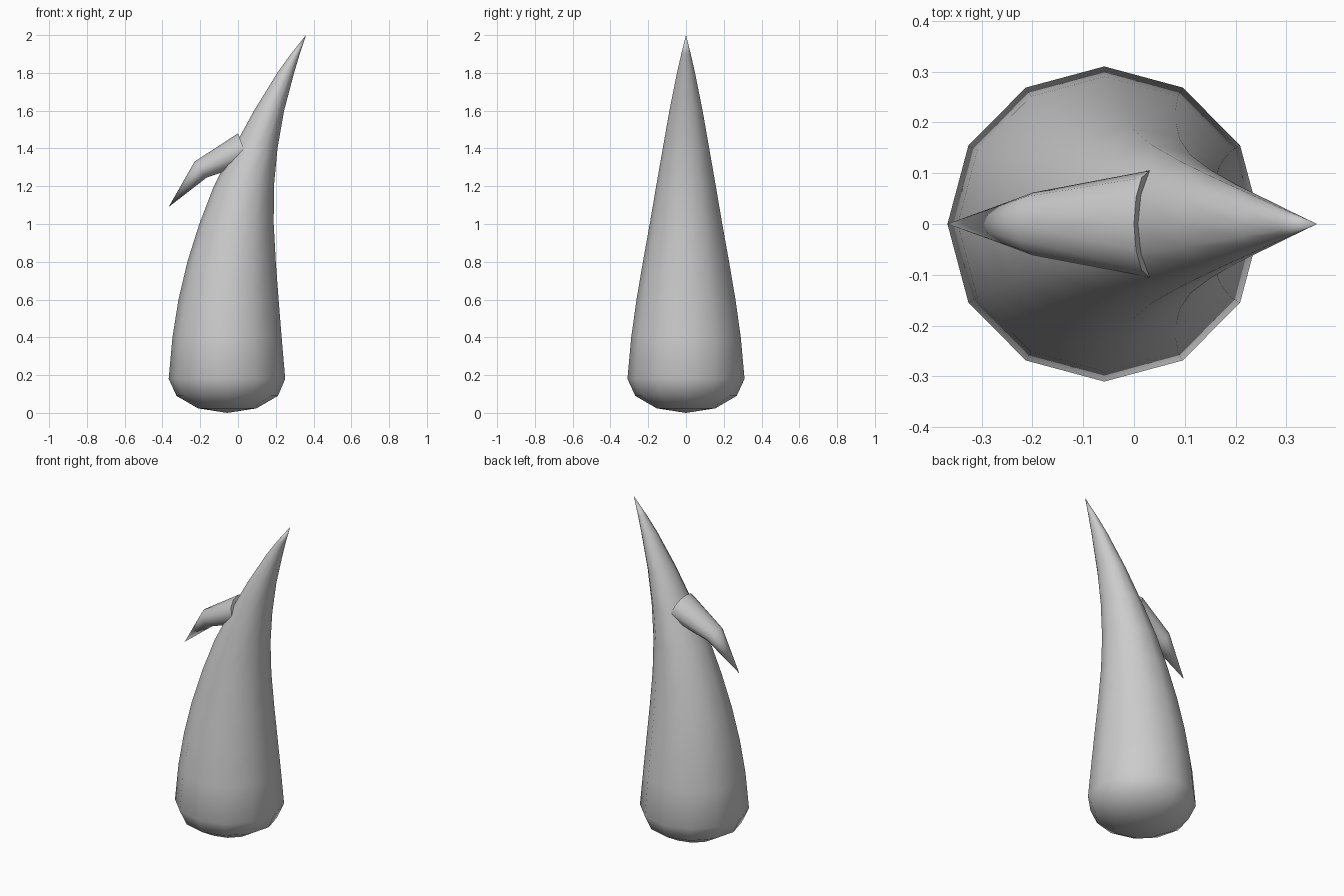
import bpy, bmesh, math
from mathutils import Vector

if "Cube" in bpy.data.objects:
    bpy.data.objects.remove(bpy.data.objects["Cube"])

SIDES = 12
grey = bpy.data.materials.new("warm_grey")
grey.diffuse_color = (0.6, 0.6, 0.6, 1)
grey.use_nodes = True
grey.node_tree.nodes["Principled BSDF"].inputs["Base Color"].default_value = grey.diffuse_color


def loft(name, start, rings, tip):
    """Skin rings (centre, u axis, v axis) between two end points."""
    bm = bmesh.new()
    loops = []
    for c, u, v in rings:
        loops.append([bm.verts.new(Vector(c)
                      + Vector(u) * math.cos(math.tau * i / SIDES)
                      + Vector(v) * math.sin(math.tau * i / SIDES))
                      for i in range(SIDES)])
    first, last = bm.verts.new(start), bm.verts.new(tip)
    for i in range(SIDES):
        j = (i + 1) % SIDES
        bm.faces.new((first, loops[0][j], loops[0][i]))
        for a, b in zip(loops, loops[1:]):
            bm.faces.new((a[i], a[j], b[j], b[i]))
        bm.faces.new((loops[-1][i], loops[-1][j], last))
    bmesh.ops.recalc_face_normals(bm, faces=bm.faces)
    for f in bm.faces:
        f.smooth = True
    mesh = bpy.data.meshes.new(name)
    bm.to_mesh(mesh)
    bm.free()
    mesh.materials.append(grey)
    obj = bpy.data.objects.new(name, mesh)
    bpy.context.collection.objects.link(obj)
    return obj


# Main horn: squashed rounded base, then a bent taper (z, left x, right x, half depth)
R, CX, RIM = 0.31, -0.057, 0.18
horn = []
for deg in (60, 30):
    a = math.radians(deg)
    r = R * math.cos(a)
    horn.append(((CX, 0, RIM * (1 - math.sin(a))), (r, 0, 0), (0, r, 0)))
profile = [
    (0.18, -0.367, 0.250, 0.310), (0.40, -0.347, 0.231, 0.290),
    (0.60, -0.315, 0.215, 0.262), (0.80, -0.268, 0.200, 0.228),
    (1.00, -0.205, 0.189, 0.192), (1.20, -0.128, 0.190, 0.158),
    (1.40, -0.025, 0.209, 0.123), (1.60, 0.085, 0.244, 0.088),
    (1.80, 0.208, 0.297, 0.048), (1.90, 0.280, 0.327, 0.025),
]
for z, left, right, depth in profile:
    horn.append((((left + right) / 2, 0, z), ((right - left) / 2, 0, 0), (0, depth, 0)))
loft("main_horn", (CX, 0, 0), horn, (0.36, 0, 2.0))

# Side thorn: sunk into the horn, kinked downwards to a point
thorn = [
    ((0.03, 0, 1.40), (-0.03, 0, 0.08), (0, 0.105, 0)),
    ((-0.198, 0, 1.288), (-0.032, 0, 0.042), (0, 0.062, 0)),
]
thorn_obj = loft("side_thorn", (0.03, 0, 1.40), thorn, (-0.367, 0, 1.09))

# Keep the hidden base cap crisp
bpy.context.view_layer.objects.active = thorn_obj
thorn_obj.select_set(True)
bpy.ops.object.shade_smooth_by_angle(angle=math.radians(60))
